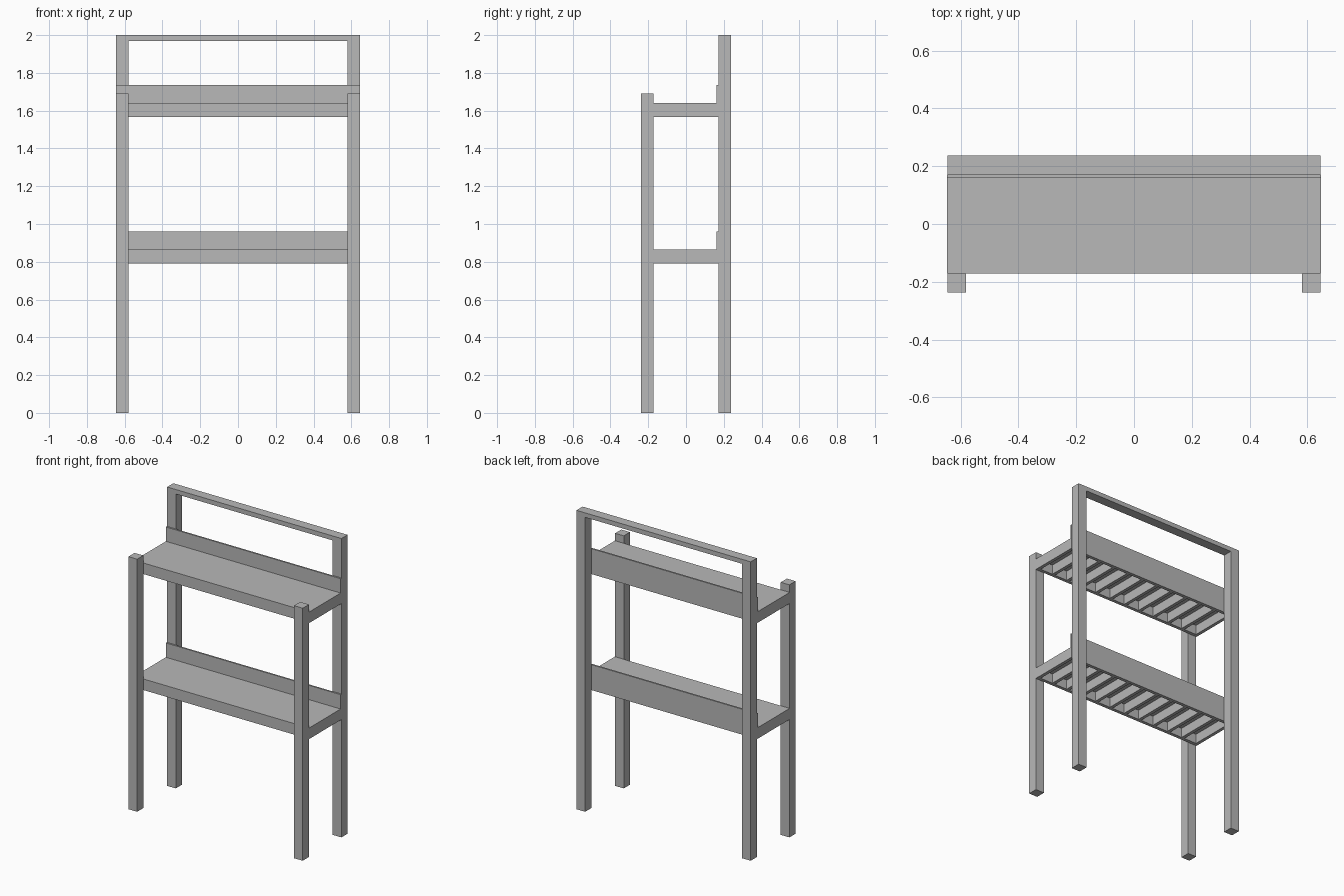
import bpy

cube = bpy.data.objects.get("Cube")
if cube:
    bpy.data.objects.remove(cube, do_unlink=True)

# One plain grey for the whole rack
grey = bpy.data.materials.new("plain_grey")
grey.use_nodes = True
COLOUR = (0.48, 0.48, 0.48, 1)
grey.diffuse_color = COLOUR
grey.node_tree.nodes["Principled BSDF"].inputs["Base Color"].default_value = COLOUR


def box(name, x, y, z):
    """Box given by its (low, high) range on each axis."""
    bpy.ops.mesh.primitive_cube_add(size=1, location=[sum(r) / 2 for r in (x, y, z)])
    ob = bpy.context.object
    ob.name = name
    ob.scale = [r[1] - r[0] for r in (x, y, z)]
    bpy.ops.object.transform_apply(location=False, rotation=False, scale=True)
    ob.data.materials.append(grey)
    return ob


HALF_W = 0.645      # outer half width of the posts
SHELF_W = 0.647     # half width of the shelves
POST = 0.064
OUT_Y, IN_Y = 0.237, 0.172
BOARD = 0.022       # thickness of rails and joists
RAIL_Z = 1.97       # underside of the top rail
JOISTS = 12

# Four posts, the back pair taller
for side, s in (("left", 1), ("right", -1)):
    x = sorted((s * HALF_W, s * (HALF_W - POST)))
    box(f"front_{side}_post", x, (-OUT_Y, -IN_Y), (0, 1.69))
    box(f"back_{side}_post", x, (IN_Y, OUT_Y), (0, RAIL_Z))

# Rail joining the back posts
box("top_rail", (-HALF_W, HALF_W), (IN_Y, OUT_Y), (RAIL_Z, 2))


def shelf(name, z):
    """Joist frame with a thin deck and an upright back board."""
    frame_z = (z, z + 0.064)
    deck_top = z + 0.074
    full = (-SHELF_W, SHELF_W)
    box(f"{name}_back_rail", full, (IN_Y - BOARD, IN_Y), frame_z)
    box(f"{name}_front_rail", (-SHELF_W + BOARD, SHELF_W - BOARD),
        (-IN_Y, -IN_Y + BOARD), frame_z)
    # Evenly spaced joists; the end ones close the frame
    step = (2 * SHELF_W - BOARD) / (JOISTS - 1)
    for i in range(JOISTS):
        x = -SHELF_W + i * step
        front = -IN_Y if i in (0, JOISTS - 1) else -IN_Y + BOARD
        box(f"{name}_joist_{i + 1}", (x, x + BOARD), (front, IN_Y - BOARD), frame_z)
    box(f"{name}_deck", full, (-IN_Y, IN_Y), (frame_z[1], deck_top))
    box(f"{name}_back_board", full, (IN_Y - 0.011, IN_Y), (deck_top, z + 0.17))


shelf("lower_shelf", 0.79)
shelf("upper_shelf", 1.566)
